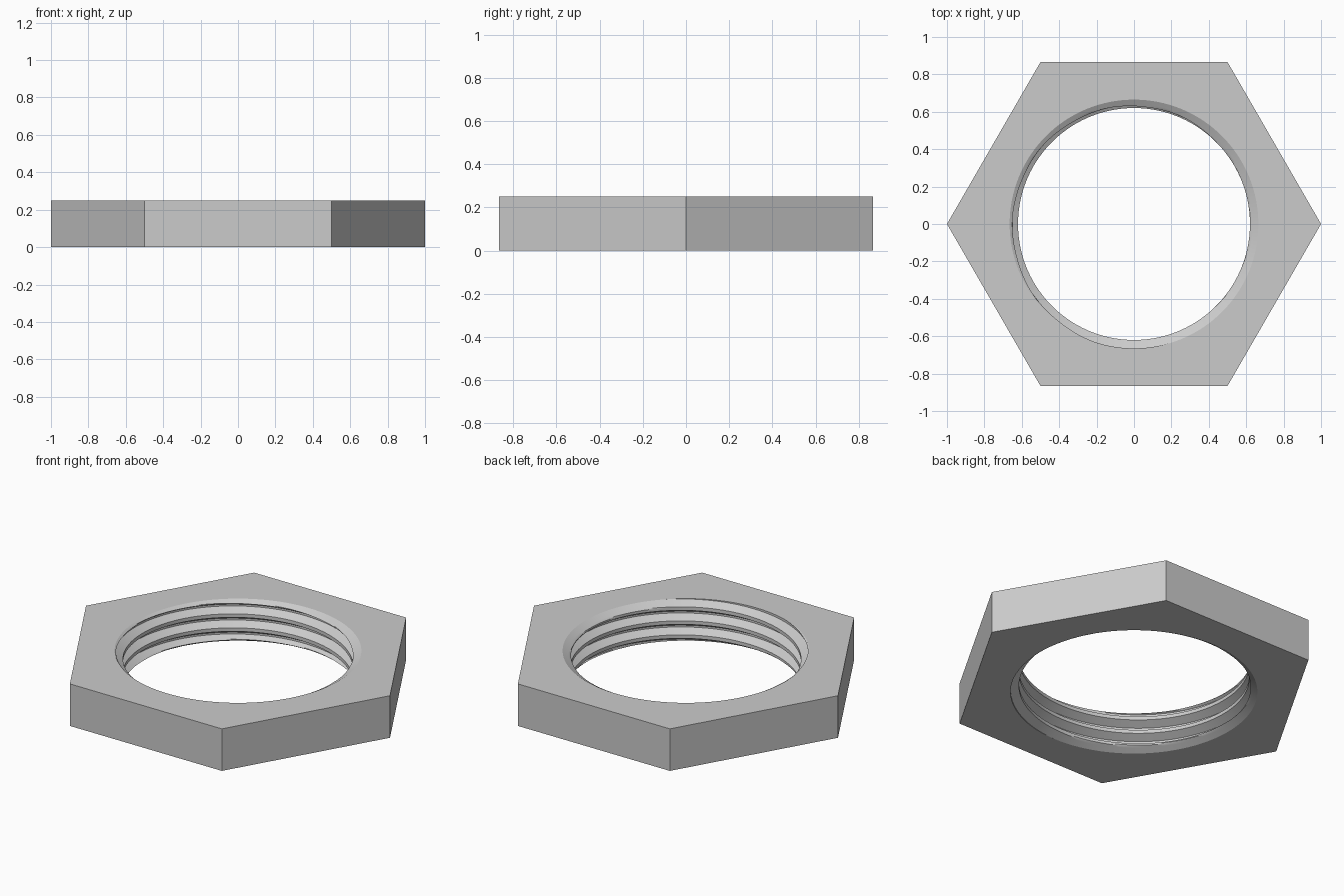
import bpy, bmesh
from math import pi, cos, sin, tan, radians

if "Cube" in bpy.data.objects:
    bpy.data.objects.remove(bpy.data.objects["Cube"])

HEIGHT = 0.25
CREST, ROOT = 0.62, 0.665           # thread radii
PITCH = HEIGHT / 3
APOTHEM = cos(pi / 6)               # hexagon with corners at radius 1
SLOPE = 1 / tan(radians(30))        # flank and countersink slope
COLUMNS = 180
PHASE = pi / 4

# One thread turn from the bottom up: (share of pitch, end radius, steps)
SECTIONS = [(1 / 8, ROOT, 2), (5 / 16, CREST, 6), (1 / 4, CREST, 4), (5 / 16, ROOT, 6)]


def turn_profile():
    """Offsets and radii along a single thread turn."""
    rows, t, r = [], 0, ROOT
    for share, end, steps in SECTIONS:
        for i in range(steps):
            f = i / steps
            rows.append((t + share * f, r + (end - r) * f))
        t, r = t + share, end
    return rows


def wall_point(z, radius):
    """Clip the thread to the nut and widen it by the countersinks."""
    if z <= 0 or z >= HEIGHT:
        return min(max(z, 0), HEIGHT), ROOT
    depth = min(z, HEIGHT - z)
    return z, max(radius, ROOT - SLOPE * depth)


def column(bm, i):
    """Closed section of the nut at one angle."""
    a = 2 * pi * i / COLUMNS
    hex_radius = APOTHEM / cos((a % (pi / 3)) - pi / 6)
    if i % (COLUMNS // 6) == 0:
        hex_radius = 1
    section = [(0, hex_radius)]
    for turn in range(-5, 2):
        for t, r in turn_profile():
            z = HEIGHT + PITCH * (turn + t + (a + PHASE) / (2 * pi))
            section.append(wall_point(z, r))
    section.append((HEIGHT, hex_radius))
    return [bm.verts.new((r * cos(a), r * sin(a), z)) for z, r in section]


# Threaded hexagonal nut
bm = bmesh.new()
columns = [column(bm, i) for i in range(COLUMNS + 1)]
for left, right in zip(columns, columns[1:]):
    for k in range(len(left)):
        j = (k + 1) % len(left)
        bm.faces.new((left[k], right[k], right[j], left[j]))
bmesh.ops.remove_doubles(bm, verts=bm.verts[:], dist=0.0001)
bmesh.ops.recalc_face_normals(bm, faces=bm.faces[:])
mesh = bpy.data.meshes.new("hex_nut")
bm.to_mesh(mesh)
bm.free()
nut = bpy.data.objects.new("hex_nut", mesh)
bpy.context.collection.objects.link(nut)

# Plain grey metal
grey = bpy.data.materials.new("grey_metal")
grey.use_nodes = True
colour = (0.6, 0.6, 0.6, 1)
grey.diffuse_color = colour
grey.node_tree.nodes["Principled BSDF"].inputs["Base Color"].default_value = colour
mesh.materials.append(grey)

bpy.ops.object.select_all(action="DESELECT")
nut.select_set(True)
bpy.context.view_layer.objects.active = nut
bpy.ops.object.shade_smooth_by_angle(angle=radians(25))
